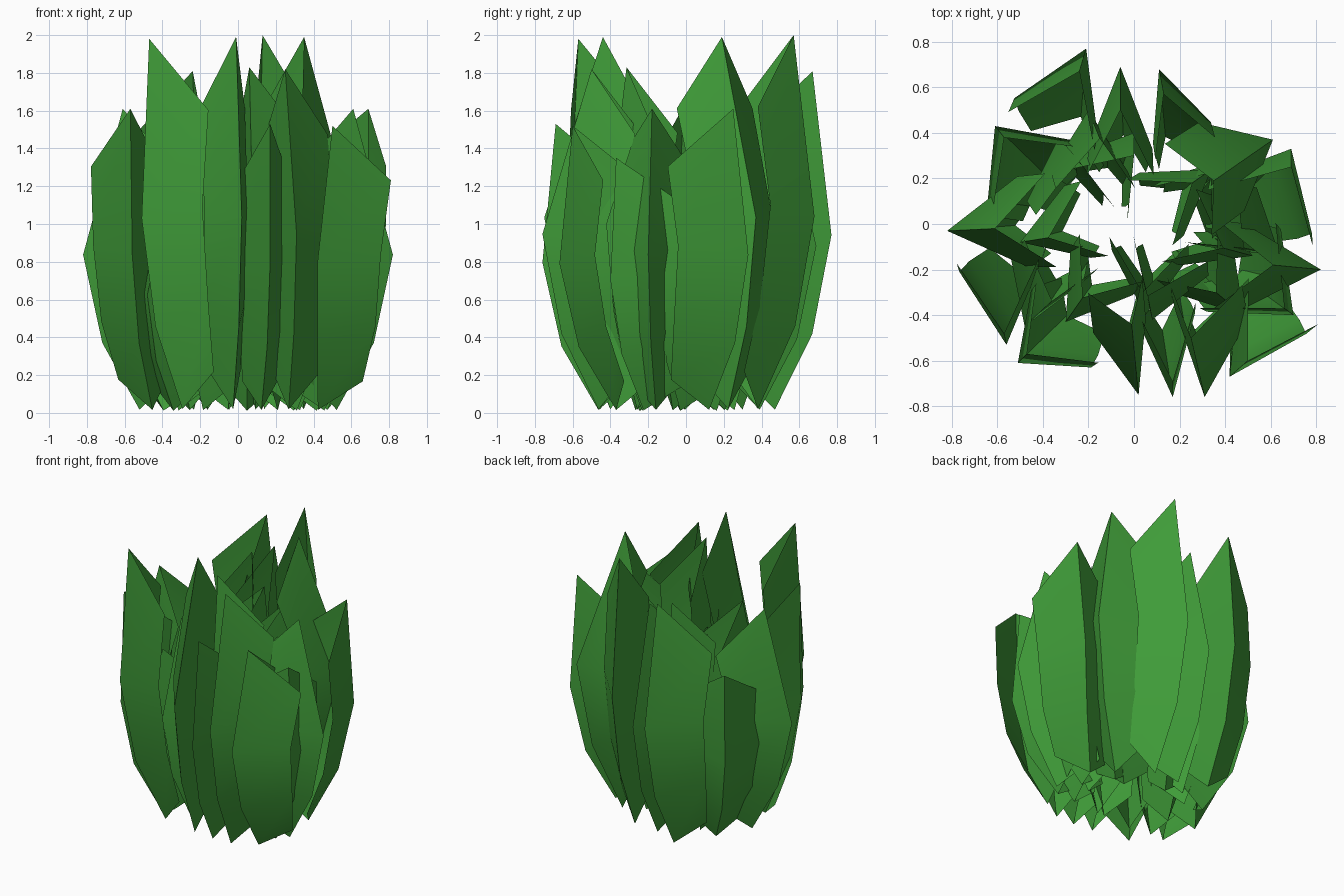
import bpy, math
from mathutils import Vector

if "Cube" in bpy.data.objects:
    bpy.data.objects.remove(bpy.data.objects["Cube"])

green = bpy.data.materials.new("leaf green")
green.diffuse_color = (0.05, 0.33, 0.04, 1)
green.use_nodes = True
green.node_tree.nodes["Principled BSDF"].inputs["Base Color"].default_value = green.diffuse_color

# Outer leaves: ridge x, y at mid height, tip x, y, height, fold direction, half fold angle
OUTER = [
    (-.82, -.03, -.61, -.02, 1.61, 7, 32),
    (-.21, .77, -.24, .67, 1.81, 246, 32),
    (-.06, .69, -.06, .50, 1.70, 270, 22),
    (.11, .68, .13, .57, 2.00, 290, 25),
    (.61, .37, .35, .19, 1.99, 207, 43),
    (.69, .33, .69, .25, 1.61, 242, 42),
    (.82, -.20, .61, -.18, 1.61, 178, 30),
    (.42, -.67, .50, -.60, 1.52, 57, 28),
    (.31, -.76, .25, -.50, 1.82, 84, 25),
    (.17, -.76, .17, -.69, 1.53, 95, 20),
    (.02, -.75, -.01, -.44, 1.99, 106, 22),
    (-.51, -.61, -.47, -.57, 1.98, 38, 42),
    (-.56, -.53, -.57, -.48, 1.61, 95, 28),
    (-.61, .43, -.57, .38, 1.27, 307, 43),
    (.70, -.40, .66, -.37, 1.35, 138, 40),
]
# Inner leaves: ridge x, y, height, fold direction
INNER = [
    (-.30, -.43, 1.45, 54), (.08, -.42, 1.83, 70), (0, .40, 1.50, 232),
    (.34, .24, 1.50, 215), (.52, -.14, 1.40, 155), (-.50, -.08, 1.30, 20),
    (-.33, .38, 1.40, 275), (.05, -.40, 1.20, 85), (.48, -.40, 1.30, 130),
    (-.48, -.45, 1.20, 70), (.45, .30, 1.20, 230), (-.20, .50, 1.68, 270),
    (.64, -.14, 1.16, 140),
]
RIDGE = (0.01, .23, .52, 1.0)     # ridge rows as fraction of height
WING = (.11, .30, .55, .81)       # side edge rows as fraction of height


def leaf(name, mid, tip, h, axis, half, length, tuck):
    """Pointed leaf folded along an outward ridge, its foot tucked inward."""
    a = math.radians(axis)
    inward = (Vector((math.cos(a), math.sin(a))) - mid.normalized()).normalized()
    verts = []

    def row(fracs, off, widths):
        for f, w in zip(fracs, widths):
            p = mid + off * w
            if f > .52:
                p += (tip - mid) * (f - .52) / .48
            elif f > .23:
                p += inward * tuck * .34 * (.52 - f) / .29
            else:
                p += inward * tuck * (.34 + .66 * (.23 - f) / .22)
            verts.append((p.x, p.y, f * h))

    row(RIDGE, Vector((0, 0)), (1, 1, 1, 1))
    for s in (-1, 1):
        b = math.radians(axis + s * half)
        row(WING, Vector((math.cos(b), math.sin(b))) * length, (.70, .90, .97, 1))
    faces = []
    for b, flip in ((4, False), (8, True)):
        for i in range(3):
            q = (i, i + 1, b + i + 1, b + i)
            faces.append(q[::-1] if flip else q)
    me = bpy.data.meshes.new(name)
    me.from_pydata(verts, [], faces)
    me.materials.append(green)
    # soft curve along the blade, crisp fold at the ridge
    me.shade_smooth()
    me.set_sharp_from_angle(angle=math.radians(30))
    bpy.context.collection.objects.link(bpy.data.objects.new(name, me))


for x, y, tx, ty, h, axis, half in OUTER:
    length = .33 if h > 1.9 else .39
    leaf("outer_leaf", Vector((x, y)), Vector((tx, ty)), h, axis, half, length, .30)

for x, y, h, axis in INNER:
    m = Vector((x, y))
    leaf("inner_leaf", m, m * .75, h, axis, 33, .32, .38 * m.length)
